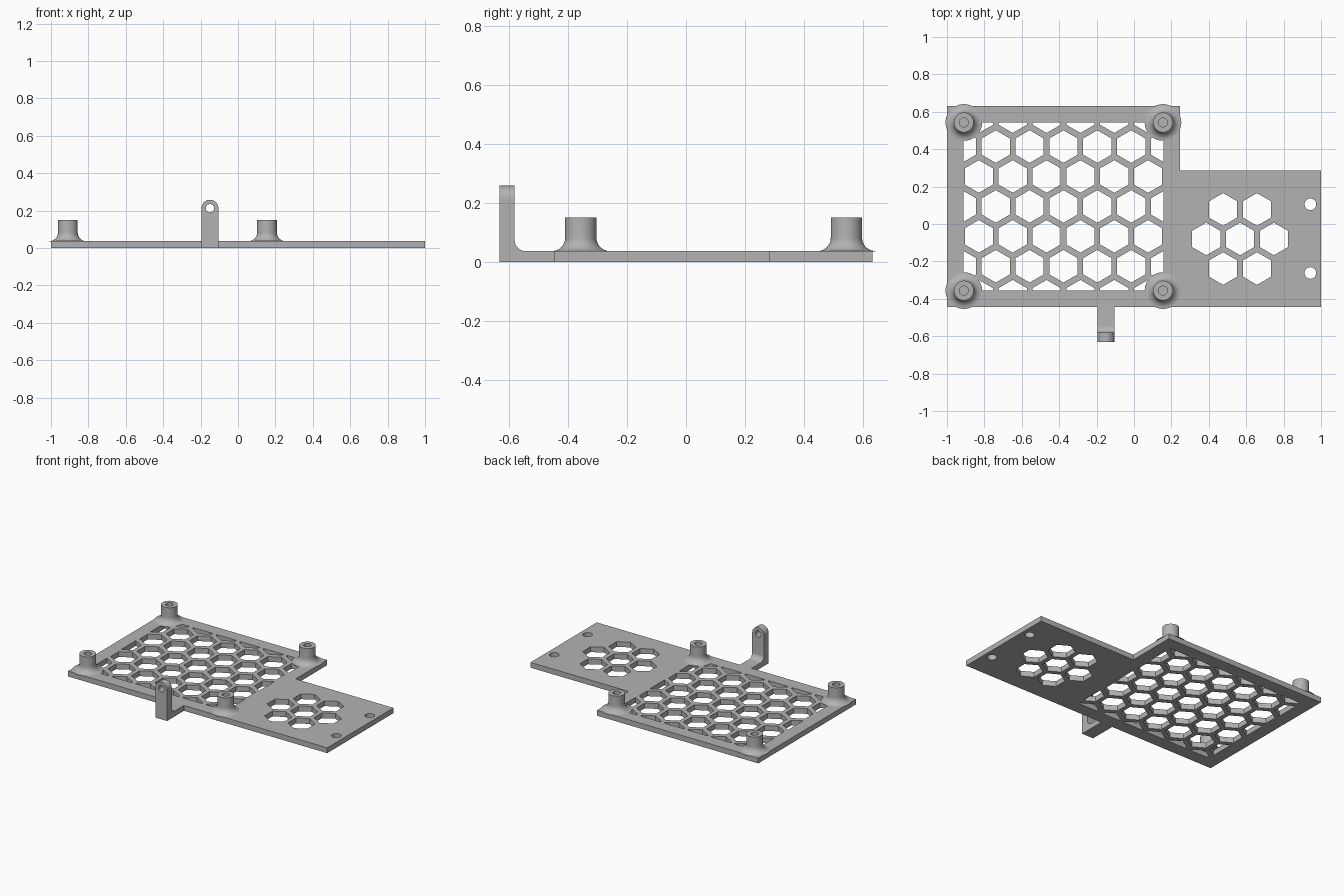
import bpy, bmesh, math
from mathutils import Vector, Matrix

if "Cube" in bpy.data.objects:
    bpy.data.objects.remove(bpy.data.objects["Cube"])

THICK = 0.037
grey = bpy.data.materials.new("light_grey")
grey.use_nodes = True
grey.diffuse_color = (0.45, 0.45, 0.45, 1)
grey.node_tree.nodes["Principled BSDF"].inputs["Base Color"].default_value = (0.45, 0.45, 0.45, 1)


def finish(name, bm):
    bmesh.ops.recalc_face_normals(bm, faces=bm.faces)
    mesh = bpy.data.meshes.new(name)
    bm.to_mesh(mesh)
    bm.free()
    mesh.materials.append(grey)
    obj = bpy.data.objects.new(name, mesh)
    bpy.context.collection.objects.link(obj)
    return obj


def activate(obj):
    bpy.ops.object.select_all(action='DESELECT')
    obj.select_set(True)
    bpy.context.view_layer.objects.active = obj


def smooth(obj):
    activate(obj)
    bpy.ops.object.shade_smooth_by_angle(angle=math.radians(35))


def cut(obj, cutter):
    mod = obj.modifiers.new("cut", 'BOOLEAN')
    mod.operation, mod.solver, mod.object = 'DIFFERENCE', 'EXACT', cutter
    activate(obj)
    bpy.ops.object.modifier_apply(modifier=mod.name)
    bpy.data.objects.remove(cutter)


def extrude(bm, points, direction):
    face = bm.faces.new([bm.verts.new(p) for p in points])
    new = bmesh.ops.extrude_face_region(bm, geom=[face], use_keep_orig=True)["geom"]
    bmesh.ops.translate(bm, vec=direction,
                        verts=[v for v in new if isinstance(v, bmesh.types.BMVert)])


def arc(cx, cy, r, start, end, steps):
    angles = [math.radians(start + (end - start) * i / steps) for i in range(steps + 1)]
    return [(cx + r * math.cos(a), cy + r * math.sin(a)) for a in angles]


def prism(bm, x, y, radius, sides):
    ring = arc(x, y, radius, 90, 450, sides)[:-1]
    extrude(bm, [(px, py, -0.1) for px, py in ring], Vector((0, 0, 0.3)))


# L-shaped base plate
X0, X1, X2 = -1, 0.245, 1
Y0, Y1, Y2 = -0.445, 0.285, 0.632
bm = bmesh.new()
outline = [(X0, Y0), (X2, Y0), (X2, Y1), (X1, Y1), (X1, Y2), (X0, Y2)]
extrude(bm, [(x, y, 0) for x, y in outline], Vector((0, 0, THICK)))
plate = finish("base_plate", bm)

# Honeycomb grille clipped to a rectangular window
PITCH, ROW, HEX = 0.181, 0.16, 0.087
WX, WY, HALF_X, HALF_Y = -0.377, 0.094, 0.534, 0.449
bm = bmesh.new()
for row in range(-3, 4):
    shift = PITCH / 2 if row % 2 else 0
    for col in range(-4, 4):
        prism(bm, WX + col * PITCH + shift, WY + row * ROW, HEX, 6)
for axis, half in ((Vector((1, 0, 0)), HALF_X), (Vector((0, 1, 0)), HALF_Y)):
    for side in (-1, 1):
        geom = bm.verts[:] + bm.edges[:] + bm.faces[:]
        bmesh.ops.bisect_plane(bm, geom=geom, plane_co=Vector((WX, WY, 0)) + axis * side * half,
                               plane_no=axis * side, clear_outer=True)
        bmesh.ops.holes_fill(bm, edges=[e for e in bm.edges if e.is_boundary], sides=0)

# Seven-hole vent and two screw holes in the extension
for row, count in ((-1, 2), (0, 3), (1, 2)):
    for i in range(count):
        prism(bm, 0.567 + (i - (count - 1) / 2) * PITCH, -0.08 + row * 0.158, HEX, 6)
for y in (0.105, -0.262):
    prism(bm, 0.943, y, 0.031, 32)
cut(plate, finish("hole_cutter", bm))
smooth(plate)

# Flared standoffs with blind screw holes
FLARE, POST, BORE, TOP = 0.045, 0.053, 0.024, 0.15
flare = arc(POST + FLARE, THICK + FLARE, FLARE, 270, 180, 10)
profile = [(0, THICK - 0.001), (POST + FLARE, THICK - 0.001)] + flare
profile += [(POST, TOP), (BORE, TOP), (BORE, 0.05), (0, 0.05)]
for front, y in (("front", -0.356), ("back", 0.543)):
    for side, x in (("right", -0.91), ("left", 0.155)):
        bm = bmesh.new()
        verts = [bm.verts.new((r, 0, z)) for r, z in profile]
        edges = [bm.edges.new(pair) for pair in zip(verts, verts[1:])]
        bmesh.ops.spin(bm, geom=verts + edges, axis=(0, 0, 1), cent=(0, 0, 0),
                       angle=math.tau, steps=40)
        bmesh.ops.remove_doubles(bm, verts=bm.verts, dist=0.0002)
        bmesh.ops.translate(bm, verts=bm.verts, vec=(x, y, 0))
        smooth(finish(f"{front}_{side}_standoff", bm))

# Upright lug: bent foot, filleted inside corner, rounded eye
LUG_X, LUG_R, OUT, INNER, EYE_Z = -0.15, 0.045, -0.632, -0.58, 0.213
bm = bmesh.new()
bend = arc(INNER + 0.037, THICK + 0.037, 0.037, 270, 180, 8)
side = [(OUT, 0), (Y0, 0), (Y0, THICK)] + bend + [(INNER, EYE_Z), (OUT, EYE_Z)]
extrude(bm, [(LUG_X - LUG_R, y, z) for y, z in side], Vector((2 * LUG_R, 0, 0)))
lug = finish("lug", bm)

bm = bmesh.new()
cap = arc(LUG_X, EYE_Z, LUG_R, 0, 180, 20)
extrude(bm, [(x, OUT, z) for x, z in cap], Vector((0, INNER - OUT, 0)))
lug_cap = finish("lug_cap", bm)

for part in (lug, lug_cap):
    bm = bmesh.new()
    bmesh.ops.create_cone(bm, cap_ends=True, segments=32, radius1=0.022, radius2=0.022, depth=0.3,
                          matrix=Matrix.Translation((LUG_X, OUT, EYE_Z)) @ Matrix.Rotation(math.pi / 2, 4, 'X'))
    cut(part, finish("eye_cutter", bm))
    smooth(part)
